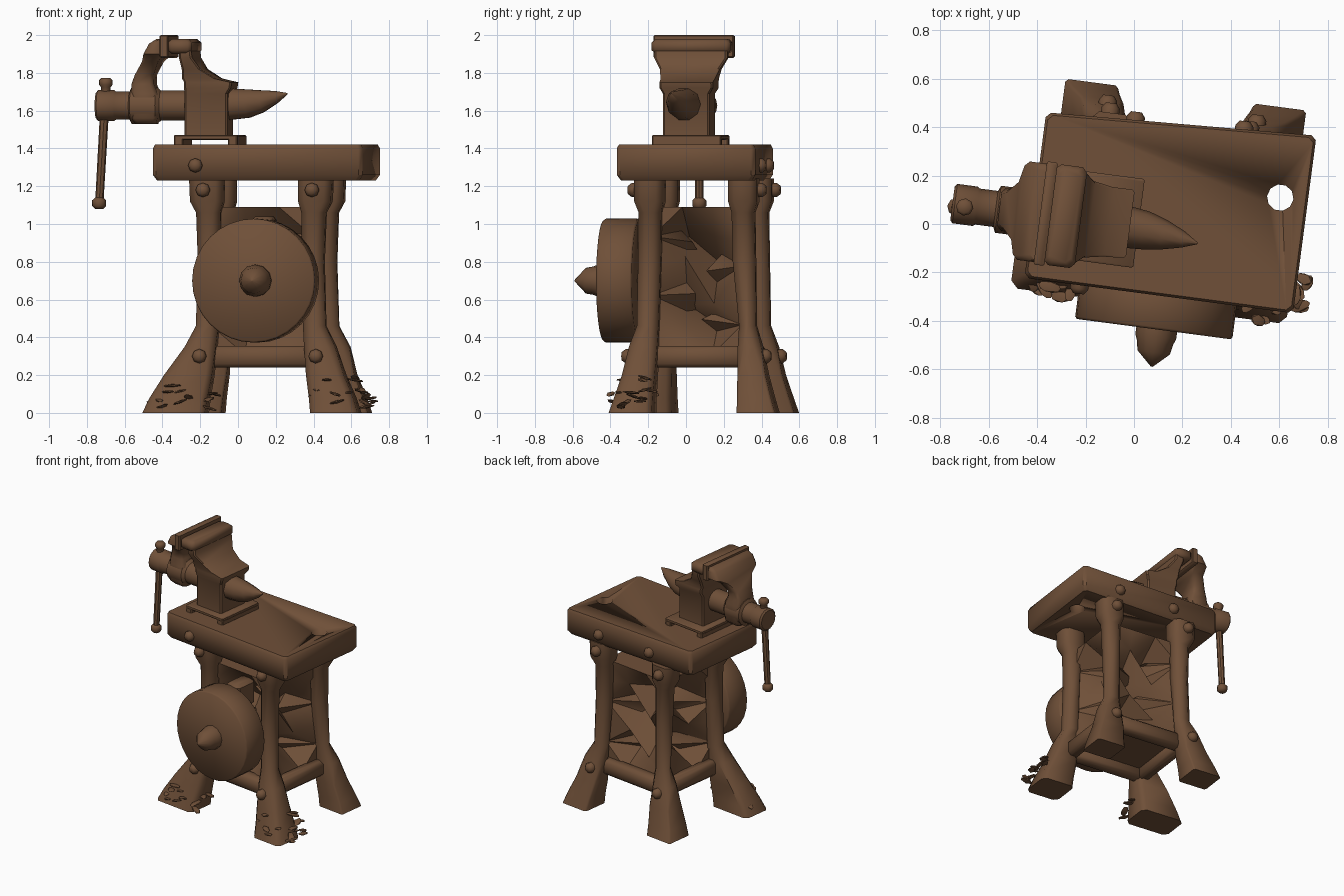
import bpy, bmesh, math, random
from mathutils import Matrix, Vector

random.seed(11)
if "Cube" in bpy.data.objects:
    bpy.data.objects.remove(bpy.data.objects["Cube"], do_unlink=True)

brown = bpy.data.materials.new("dark_brown")
brown.use_nodes = True
COLOUR = (0.16, 0.08, 0.04, 1)
brown.diffuse_color = COLOUR
for node in brown.node_tree.nodes:
    if node.type == 'BSDF_PRINCIPLED':
        node.inputs["Base Color"].default_value = COLOUR
        node.inputs["Roughness"].default_value = 0.8

# The whole workbench is turned slightly about the vertical axis
TURN = Matrix.Rotation(math.radians(-7.5), 4, 'Z')


def finish(name, bm, angle=40):
    bmesh.ops.recalc_face_normals(bm, faces=bm.faces)
    bm.transform(TURN)
    mesh = bpy.data.meshes.new(name)
    bm.to_mesh(mesh)
    bm.free()
    mesh.materials.append(brown)
    mesh.shade_smooth()
    mesh.set_sharp_from_angle(angle=math.radians(angle))
    obj = bpy.data.objects.new(name, mesh)
    bpy.context.scene.collection.objects.link(obj)
    return obj


def loft(name, rings, angle=40):
    """Skin a list of equal point rings and cap both ends."""
    bm = bmesh.new()
    loops = [[bm.verts.new(p) for p in ring] for ring in rings]
    n = len(loops[0])
    for a, b in zip(loops, loops[1:]):
        for i in range(n):
            j = (i + 1) % n
            bm.faces.new((a[i], a[j], b[j], b[i]))
    bm.faces.new(loops[0][::-1])
    bm.faces.new(loops[-1])
    return finish(name, bm, angle)


def section(z, x0, x1, y0, y1, cut=0.02):
    """Horizontal rectangle with cut corners."""
    c = cut
    return [(x0 + c, y0, z), (x1 - c, y0, z), (x1, y0 + c, z), (x1, y1 - c, z),
            (x1 - c, y1, z), (x0 + c, y1, z), (x0, y1 - c, z), (x0, y0 + c, z)]


def block(name, x0, x1, y0, y1, z0, z1, cut=0.008, angle=40):
    c = cut
    inner = (x0 + c, x1 - c, y0 + c, y1 - c)
    return loft(name, [section(z0, *inner, c), section(z0 + c, x0, x1, y0, y1, c),
                       section(z1 - c, x0, x1, y0, y1, c), section(z1, *inner, c)], angle)


def tube(name, stations, sides=16, angle=40):
    """Round part through (x, y, z, radius) stations."""
    points = [Vector(s[:3]) for s in stations]
    turn = (points[-1] - points[0]).to_track_quat('Z', 'Y')
    rings = []
    for p, s in zip(points, stations):
        rings.append([p + turn @ Vector((math.cos(t) * s[3], math.sin(t) * s[3], 0))
                      for t in (math.tau * i / sides for i in range(sides))])
    return loft(name, rings, angle)


def bolt(name, x, y, z, side):
    tube(name, [(x, y - side * 0.02, z, 0.038), (x, y + side * 0.015, z, 0.038),
                (x, y + side * 0.036, z, 0.022)], 8, 60)


# Table top, slightly wider at one end, with a round hole
table = loft("table_top", [section(1.23, -0.40, 0.68, -0.26, 0.39),
                           section(1.26, -0.42, 0.70, -0.28, 0.41),
                           section(1.40, -0.42, 0.70, -0.28, 0.41),
                           section(1.42, -0.41, 0.69, -0.27, 0.40)])
for v in table.data.vertices:
    p = TURN.inverted() @ v.co
    if p.y > 0:
        p.y += 0.045 * (p.x + 0.42)
    v.co = TURN @ p
cutter = tube("hole_cutter", [(0.585, 0.187, 1.1, 0.055), (0.585, 0.187, 1.5, 0.055)], 10)
cutter.hide_render = True
hole = table.modifiers.new("hole", 'BOOLEAN')
hole.operation, hole.solver, hole.object = 'DIFFERENCE', 'EXACT', cutter
bpy.context.view_layer.update()
cut_mesh = bpy.data.meshes.new_from_object(table.evaluated_get(bpy.context.evaluated_depsgraph_get()))
table.modifiers.clear()
table.data = cut_mesh
bpy.data.objects.remove(cutter, do_unlink=True)

# Splayed legs: height, then outer and inner reach in x and y
CX, CY, HX, HY = 0.143, 0.115, 0.291, 0.253
LEG = [(0, .27, .01, .19, .04), (.08, .24, .02, .165, .04), (.2, .18, .04, .13, .045),
       (.35, .11, .055, .10, .05), (.46, .055, .065, .065, .05), (.8, .045, .07, .06, .06),
       (1.06, .055, .075, .055, .065), (1.12, .085, .09, .075, .08), (1.24, .09, .09, .075, .08)]
for sx in (-1, 1):
    for sy in (-1, 1):
        name = ("front" if sy < 0 else "back") + ("_right" if sx < 0 else "_left")
        spread = (1.2 if sx < 0 else 0.9) if sy < 0 else 0.78
        x, y = CX + sx * HX, CY + sy * HY
        rings = []
        for z, ox, ix, oy, iy in LEG:
            cut = 0.035
            if z < 0.3:
                ox *= spread
                cut = 0.03 if sy < 0 else 0.012
            if sy > 0 and z < 0.5:
                iy -= 0.025
            xs = sorted((x + sx * ox, x - sx * ix))
            ys = sorted((y + sy * oy, y - sy * iy))
            rings.append(section(z, *xs, *ys, cut))
        loft(name + "_leg", rings, 50)
        bolt(name + "_upper_bolt", x - 0.01, y + sy * 0.08, 1.18, sy)
        bolt(name + "_lower_bolt", x + sx * 0.02 - 0.005, y + sy * 0.11, 0.3, sy)

for bx, by, side in ((-0.19, -0.28, -1), (0.40, 0.445, 1), (-0.05, 0.425, 1)):
    bolt("table_bolt", bx, by, 1.31, side)

# Stretchers between the legs
for s, a, b in ((-1, "front_stretcher", "right_stretcher"), (1, "back_stretcher", "left_stretcher")):
    y, x = CY + s * HY, CX + s * HX
    block(a, CX - HX, CX + HX, y - 0.045, y + 0.045, 0.24, 0.355, 0.02, 60)
    block(b, x - 0.045, x + 0.045, CY - HY, CY + HY, 0.24, 0.355, 0.02, 60)

# Crumpled housing: four walls from leg to leg, folded deeply inwards
LEVELS, SPLITS = 5, 3
bm = bmesh.new()
rows = []
for level in range(LEVELS + 1):
    row = []
    for wall in range(4):
        for k in range(SPLITS):
            depth, height = 0, 0.31 + 0.78 * level / LEVELS
            if k and 0 < level < LEVELS:
                depth = (0.03 if (level + k + wall) % 2 else 0.2) + random.uniform(0, 0.08)
                height += random.uniform(-0.05, 0.05)
            p = Vector((2 * k / SPLITS - 1, depth / 0.25 - 1, 0))
            p = Matrix.Rotation(wall * math.pi / 2, 3, 'Z') @ p
            row.append(bm.verts.new((CX + p.x * 0.275, CY + p.y * 0.24, height)))
    rows.append(row)
for low, high in zip(rows, rows[1:]):
    for i in range(len(low)):
        bm.faces.new((low[i], low[i - 1], high[i - 1], high[i]))
bm.faces.new(rows[0])
bm.faces.new(rows[-1])
bmesh.ops.triangulate(bm, faces=bm.faces[:])
finish("crumpled_housing", bm, 50)

# Grinding wheel with its pointed axle
WX, WZ, AX = 0.137, 0.7, 0.15
tube("grinding_wheel", [(WX, -0.23, WZ, 0.32), (WX, -0.24, WZ, 0.328),
                        (WX, -0.41, WZ, 0.328), (WX, -0.42, WZ, 0.32)], 32, 120)
tube("wheel_axle", [(AX, 0, WZ, 0.08), (AX, -0.41, WZ, 0.085), (AX, -0.45, WZ, 0.085),
                    (AX, -0.475, WZ, 0.075), (AX, -0.515, WZ, 0.068),
                    (AX, -0.575, WZ, 0.004)], 12, 50)
block("wheel_bracket", 0.10, 0.22, -0.24, -0.06, 0.85, 1.04, 0.02)

# Vise base plate on two runners
block("vise_plate", -0.32, 0.02, -0.18, 0.19, 1.445, 1.472, 0.006)
for x in (-0.32, -0.03):
    block("plate_runner", x, x + 0.05, -0.18, 0.19, 1.415, 1.455, 0.006)

# Fixed body flaring up into the jaw
loft("fixed_jaw", [section(*s, 0.01) for s in (
    (1.46, -.27, -.04, -.13, .12), (1.69, -.27, -.04, -.13, .12),
    (1.72, -.27, -.02, -.145, .14), (1.75, -.27, -.015, -.145, .14),
    (1.77, -.28, -.10, -.15, .14), (1.82, -.28, -.18, -.165, .155),
    (1.88, -.29, -.22, -.2, .19), (1.92, -.29, -.225, -.2, .19))], 35)
block("fixed_jaw_bar", -0.35, -0.22, -0.215, 0.205, 1.90, 1.98, 0.02, 60)
block("jaw_plate", -0.39, -0.345, -0.22, 0.21, 1.88, 2.0, 0.006)

# Moving jaw
loft("moving_jaw", [section(*s, 0.02) for s in (
    (1.53, -.54, -.43, -.07, .05), (1.56, -.56, -.42, -.10, .08),
    (1.69, -.56, -.42, -.10, .08), (1.74, -.56, -.44, -.09, .07),
    (1.79, -.54, -.44, -.10, .08), (1.86, -.495, -.41, -.15, .13),
    (1.90, -.48, -.37, -.21, .20), (1.955, -.45, -.37, -.21, .20),
    (1.98, -.41, -.37, -.20, .19))], 50)

# Screw barrel, handle and horn
SY, SZ = -0.013, 1.627
tube("screw_barrel", [(-0.755, SY, SZ, 0.07), (-0.745, SY, SZ, 0.082), (-0.66, SY, SZ, 0.082),
                      (-0.65, SY, SZ, 0.075), (-0.575, SY, SZ, 0.075), (-0.565, SY, SZ, 0.098),
                      (-0.43, SY, SZ, 0.098), (-0.41, SY, SZ, 0.08), (-0.26, SY, SZ, 0.08)])
tube("vise_handle", [(-0.738, -0.026, 1.10, 0.022), (-0.703, -0.022, 1.72, 0.024)], 8)
tube("handle_end", [(-0.738, -0.026, 1.08, 0.022), (-0.738, -0.026, 1.095, 0.037),
                    (-0.738, -0.026, 1.125, 0.037), (-0.737, -0.026, 1.14, 0.022)], 8, 60)
tube("handle_knob", [(-0.703, -0.022, 1.69, 0.026), (-0.703, -0.022, 1.725, 0.026),
                     (-0.703, -0.022, 1.737, 0.036), (-0.703, -0.022, 1.76, 0.036),
                     (-0.703, -0.022, 1.772, 0.025)], 8, 60)
tube("anvil_horn", [(-0.06, -0.015, 1.635, 0.09), (0.05, -0.02, 1.638, 0.08),
                    (0.13, -0.028, 1.65, 0.062), (0.21, -0.037, 1.672, 0.034),
                    (0.27, -0.045, 1.69, 0.004)], 10, 60)

# Fallen leaves scattered over the two front feet
for name, fx, fy, start in (("right_foot_leaves", -0.25, -0.20, 2.9), ("left_foot_leaves", 0.56, -0.18, -2.7)):
    bm = bmesh.new()
    for i in range(20):
        t = start + random.uniform(0, 3.6)
        r = random.uniform(0.09, 0.19)
        z = max(0.02, 0.25 - 1.2 * r + random.uniform(-0.02, 0.06))
        place = (Matrix.Translation((fx + r * math.cos(t), fy + 0.85 * r * math.sin(t), z))
                 @ Matrix.Rotation(random.uniform(0, math.tau), 4, 'Z')
                 @ Matrix.Rotation(random.uniform(-0.4, 0.4), 4, 'Y')
                 @ Matrix.Diagonal((random.uniform(0.035, 0.055), 0.026, 0.008, 1)))
        bmesh.ops.create_icosphere(bm, subdivisions=1, radius=1, matrix=place)
    finish(name, bm)
